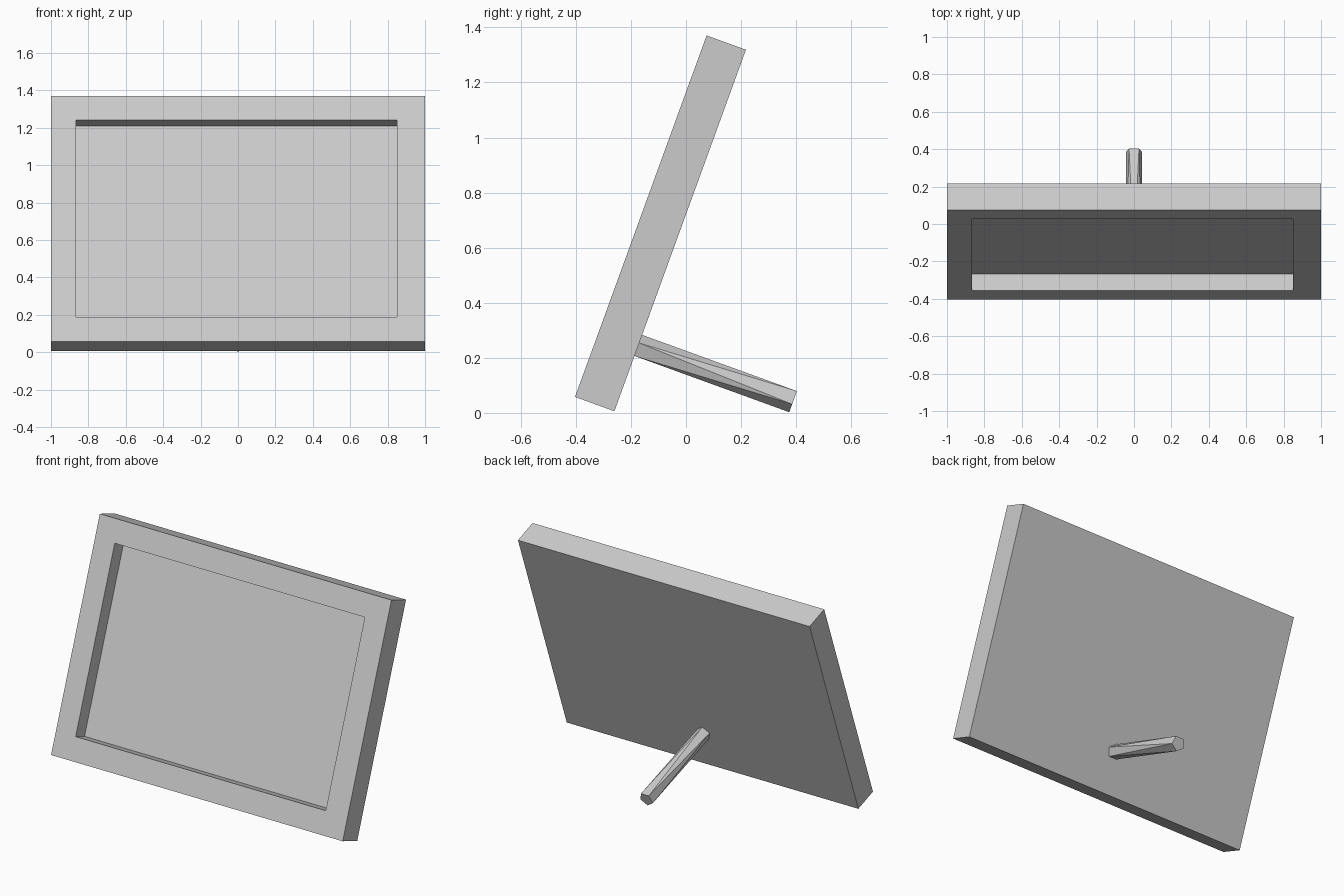
import bpy, bmesh
from math import radians, sin, cos, tau
from mathutils import Matrix

if "Cube" in bpy.data.objects:
    bpy.data.objects.remove(bpy.data.objects["Cube"])

# Shared tilted space: local x = width, y = through the panel, z = up the panel
TILT = Matrix.Translation((0, -0.403, 0.058)) @ Matrix.Rotation(radians(-20), 4, 'X')


def rect(x0, x1, z0, z1, y):
    return [(x0, y, z0), (x1, y, z0), (x1, y, z1), (x0, y, z1)]


def pentagon(r, y, zc, start):
    return [(r * cos(start + i * tau / 5), y, zc + r * sin(start + i * tau / 5))
            for i in range(5)]


def loft(name, rings, twisted=False):
    """Skin matching rings of points and cap both ends."""
    bm = bmesh.new()
    loops = [[bm.verts.new(p) for p in ring] for ring in rings]
    n = len(loops[0])
    for a, b in zip(loops, loops[1:]):
        for i in range(n):
            j = (i + 1) % n
            if twisted:
                bm.faces.new((a[i], a[j], b[i]))
                bm.faces.new((a[j], b[j], b[i]))
            else:
                bm.faces.new((a[i], a[j], b[j], b[i]))
    bm.faces.new(loops[0])
    bm.faces.new(loops[-1])
    bmesh.ops.recalc_face_normals(bm, faces=bm.faces)
    bm.transform(TILT)
    mesh = bpy.data.meshes.new(name)
    bm.to_mesh(mesh)
    bm.free()
    obj = bpy.data.objects.new(name, mesh)
    bpy.context.collection.objects.link(obj)
    return obj


# Picture frame: outer slab with a recessed front panel
H, T = 1.397, 0.152
opening = (-0.865, 0.85, 0.14, 1.26)
loft("picture_frame", [rect(-1, 1, 0, H, T), rect(-1, 1, 0, H, 0),
                       rect(*opening, 0), rect(*opening, 0.093)])

# Rear prop: five-sided rod, twisted half a side (point up at frame, point down at foot)
R = 0.045
loft("rear_prop", [pentagon(R, T, 0.250, radians(90)),
                   pentagon(R, T + 0.598, 0.259, radians(126))], twisted=True)
